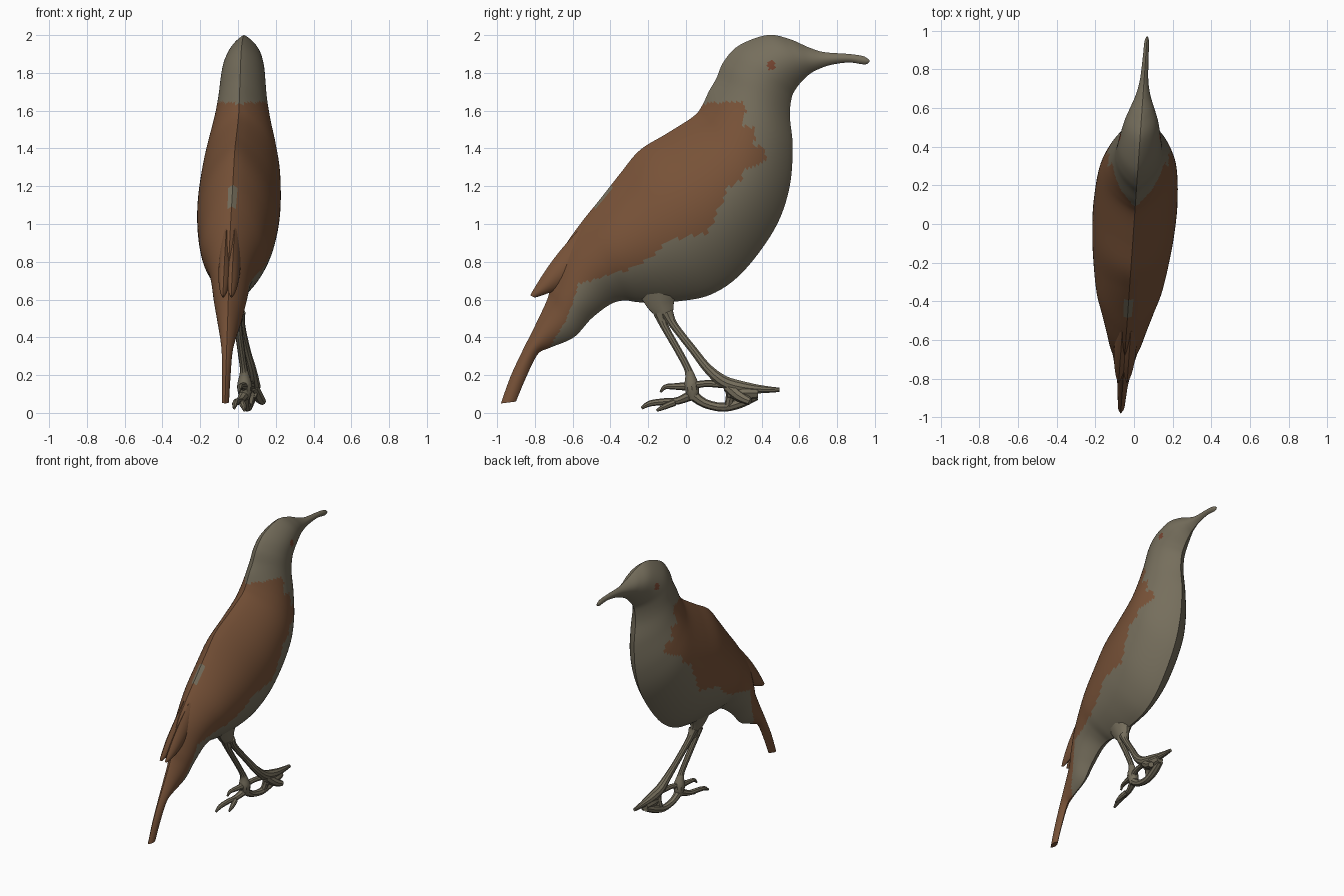
import bpy, bmesh, math
from mathutils import Vector


def material(name, rgb):
    m = bpy.data.materials.new(name)
    m.diffuse_color = (*rgb, 1)
    return m


GREY = material("grey_plumage", (0.18, 0.157, 0.108))
BROWN = material("brown_plumage", (0.19, 0.086, 0.04))
EYE = material("russet_eye", (0.175, 0.058, 0.03))


def finish(bm, name, mats, lean=0.0):
    # the whole bird is turned slightly: x drifts with y
    for v in bm.verts:
        v.co.x += lean * v.co.y
    bmesh.ops.recalc_face_normals(bm, faces=bm.faces)
    me = bpy.data.meshes.new(name)
    bm.to_mesh(me)
    bm.free()
    for m in mats:
        me.materials.append(m)
    ob = bpy.data.objects.new(name, me)
    bpy.context.collection.objects.link(ob)
    bpy.ops.object.select_all(action='DESELECT')
    bpy.context.view_layer.objects.active = ob
    ob.select_set(True)
    bpy.ops.object.shade_smooth_by_angle(angle=math.radians(35))
    return ob


def spline(rows, sub):
    out = []
    for i in range(len(rows) - 1):
        p0, p1 = rows[max(i - 1, 0)], rows[i]
        p2, p3 = rows[i + 1], rows[min(i + 2, len(rows) - 1)]
        for k in range(sub):
            t = k / sub
            out.append([0.5 * (2 * b + (c - a) * t + (2 * a - 5 * b + 4 * c - d) * t * t
                               + (3 * b - a - 3 * c + d) * t ** 3)
                        for a, b, c, d in zip(p0, p1, p2, p3)])
    return out + [list(rows[-1])]


def bridge(bm, rings):
    for a, b in zip(rings, rings[1:]):
        for j in range(len(a)):
            k = (j + 1) % len(a)
            bm.faces.new((a[j], a[k], b[k], b[j]))
    bm.faces.new(rings[0])
    bm.faces.new(rings[-1])


def lens_loft(rows, sub, n, cx=0.0):
    """Loft of pointed lens sections: upper y, z, lower y, z, half width."""
    bm = bmesh.new()
    rings = []
    for ty, tz, by, bz, w in spline(rows, sub):
        ring = []
        for j in range(2 * n):
            s = -1 + 2 * (j if j <= n else 2 * n - j) / n
            x = w * max(0.0, 1 - s * s) ** 0.9 * (1 if j <= n else -1)
            f = (s + 1) / 2
            ring.append(bm.verts.new((cx + x, ty + (by - ty) * f, tz + (bz - tz) * f)))
        rings.append(ring)
    bridge(bm, rings)
    return bm


def limb(name, pts, sub=4, sides=10, flat=1.0):
    """Tapered tube through x, y, z, radius points."""
    path = spline(pts, sub)
    bm = bmesh.new()
    rings = []
    for i, p in enumerate(path):
        t = (Vector(path[min(i + 1, len(path) - 1)][:3]) - Vector(path[max(i - 1, 0)][:3])).normalized()
        side = Vector((1, 0, 0))
        side = (side - t * side.dot(t)).normalized()
        up = t.cross(side)
        rings.append([bm.verts.new(Vector(p[:3]) + p[3] * (side * flat * math.cos(a) + up * math.sin(a)))
                      for a in [2 * math.pi * j / sides for j in range(sides)]])
    bridge(bm, rings)
    return finish(bm, name, [GREY])


def inside(y, z, poly):
    hit = False
    for (y1, z1), (y2, z2) in zip(poly, poly[1:] + poly[:1]):
        if (z1 > z) != (z2 > z) and y < (y2 - y1) * (z - z1) / (z2 - z1) + y1:
            hit = not hit
    return hit


# body, tail, head and bill as one loft
STATIONS = [
    (-.98, .05, -.90, .06, .018), (-.93, .19, -.85, .18, .022), (-.87, .32, -.785, .31, .028),
    (-.80, .46, -.72, .345, .042), (-.735, .60, -.594, .40, .065), (-.715, .68, -.50, .50, .085),
    (-.66, .85, -.40, .575, .108), (-.56, 1.0, -.325, .595, .138), (-.456, 1.13, -.235, .585, .17),
    (-.35, 1.265, -.05, .59, .195), (-.245, 1.39, .135, .628, .212), (-.10, 1.48, .30, .745, .218),
    (.04, 1.57, .467, .97, .205), (.087, 1.63, .545, 1.18, .18), (.12, 1.70, .565, 1.40, .148),
    (.16, 1.77, .55, 1.57, .128), (.20, 1.86, .56, 1.67, .118), (.28, 1.945, .585, 1.72, .108),
    (.43, 2.0, .615, 1.757, .088), (.545, 1.98, .65, 1.79, .062), (.65, 1.935, .685, 1.812, .038),
    (.73, 1.91, .757, 1.84, .022), (.863, 1.9, .86, 1.855, .015), (.94, 1.888, .945, 1.845, .012),
    (.972, 1.866, .972, 1.858, .003)]

# edge of the brown mantle seen from the side
MANTLE = [(-.2, 1.7), (.05, 1.62), (.12, 1.64), (.30, 1.65), (.32, 1.60), (.29, 1.52), (.36, 1.51),
          (.37, 1.46), (.34, 1.42), (.42, 1.40), (.43, 1.33), (.32, 1.30), (.29, 1.23), (.22, 1.20),
          (.20, 1.12), (.16, 1.08), (.16, 1.02), (.11, .95), (0, .94), (-.10, .90), (-.22, .80),
          (-.30, .76), (-.44, .72), (-.57, .68), (-.60, .58), (-.64, .48), (-.72, .35), (-.77, .30),
          (-.8, 0), (-1.2, 0), (-1.2, 1.0)]

bm = lens_loft(STATIONS, 7, 36)
for f in bm.faces:
    c = f.calc_center_median()
    if inside(c.y, c.z, MANTLE):
        f.material_index = 1
    # pale fleck on the ridge of the back
    if abs(c.x) < .028 and 1.08 < c.z < 1.19 and c.y < -.38:
        f.material_index = 0
    if math.hypot(c.y - .45, c.z - 1.84) < .023:
        f.material_index = 2
finish(bm, "body", [GREY, BROWN, EYE], .07)

# folded wing tips above the tail
for side, label in ((1, "right"), (-1, "left")):
    tip = lens_loft([(-.825, .622, -.80, .61, .006), (-.80, .665, -.745, .628, .02),
                     (-.74, .76, -.67, .66, .032), (-.665, .86, -.56, .74, .036),
                     (-.56, .98, -.46, .88, .03)], 4, 10, side * .022)
    finish(tip, label + "_wing_tip", [BROWN], .07)

# thigh and the two legs
limb("thigh", [(-.01, -.15, .68, .13), (-.005, -.135, .59, .085), (0, -.115, .53, .052),
               (.0, -.10, .47, .025)], flat=.55)
limb("left_leg", [(-.005, -.14, .53, .035), (.0, -.115, .46, .022), (.02, -.03, .31, .02),
                  (.032, .015, .22, .022), (.035, .03, .14, .04), (.035, .04, .07, .025)])
limb("right_leg", [(.005, -.10, .53, .035), (.015, -.065, .465, .023), (.045, .04, .33, .022),
                   (.07, .115, .235, .026), (.08, .20, .165, .034), (.085, .30, .135, .034),
                   (.085, .40, .125, .022), (.085, .495, .122, .012)])

# toes: x, y, z, radius
TOES = {
    "left_hind_toe": [(.035, .03, .14, .025), (.02, -.06, .14, .017), (.01, -.11, .137, .013),
                      (.005, -.135, .11, .006)],
    "left_outer_toe": [(.035, .04, .10, .03), (.01, -.04, .065, .02), (-.005, -.11, .06, .018),
                       (-.015, -.19, .05, .016), (-.02, -.235, .025, .008)],
    "left_inner_toe": [(.02, -.06, .055, .018), (.03, -.11, .035, .016), (.035, -.155, .012, .007)],
    "left_front_toe": [(.035, .03, .10, .03), (.04, .10, .05, .024), (.05, .20, .03, .024),
                       (.06, .29, .055, .028), (.075, .37, .09, .024)],
    "left_upper_toe": [(.035, .02, .14, .022), (.055, .10, .155, .018), (.075, .20, .15, .02)],
    "right_inner_toe": [(.08, .22, .15, .025), (.07, .235, .10, .024), (.055, .225, .035, .022)],
    "right_front_pad": [(.08, .22, .10, .02), (.085, .30, .105, .04), (.085, .38, .105, .03)],
    "right_outer_toe": [(.08, .22, .14, .03), (.105, .28, .09, .03), (.13, .34, .06, .02)],
}
for name, pts in TOES.items():
    limb(name, pts, sub=3, sides=8)
